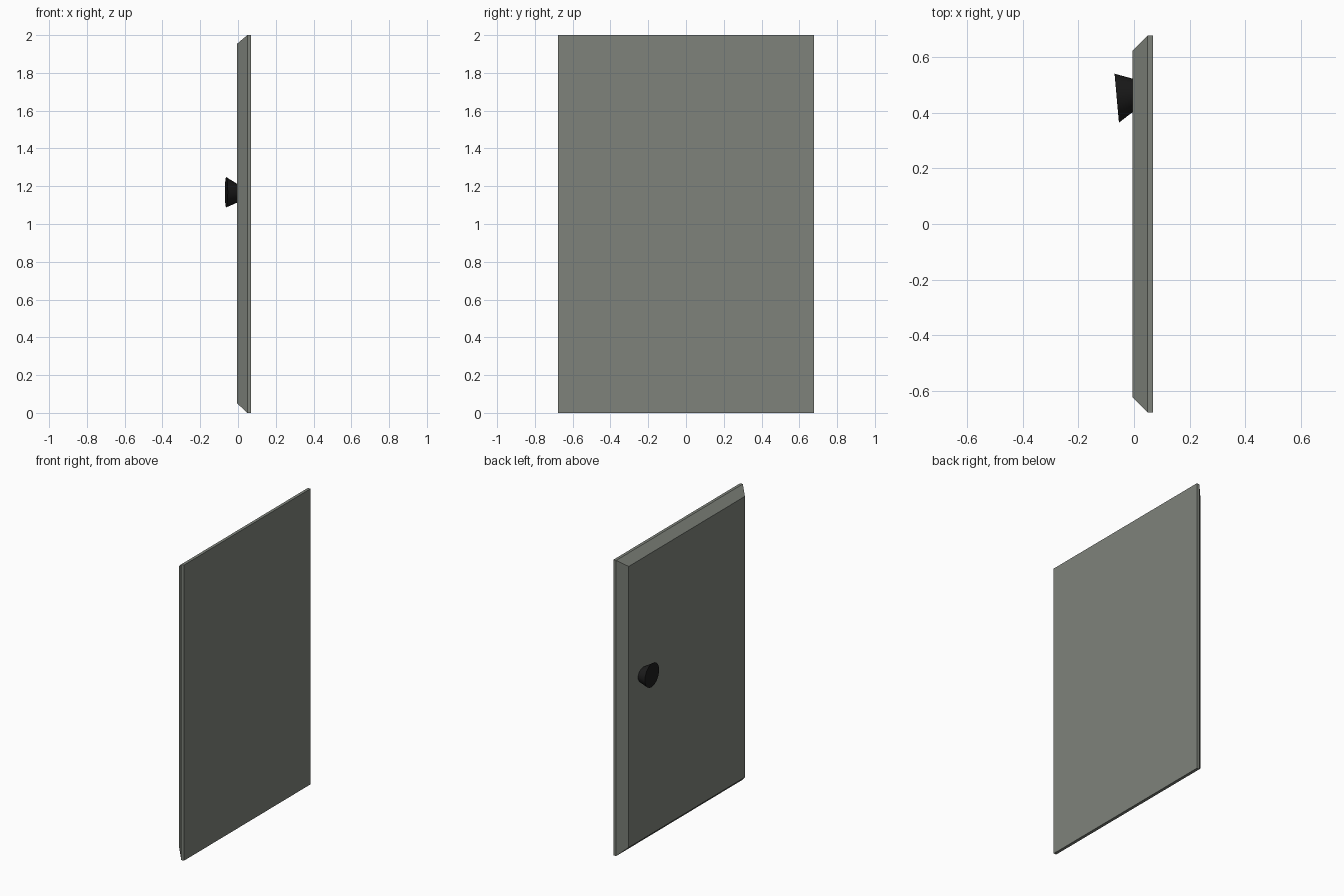
import bpy, bmesh, math

if "Cube" in bpy.data.objects:
    bpy.data.objects.remove(bpy.data.objects["Cube"])


def material(name, rgb):
    m = bpy.data.materials.new(name)
    m.diffuse_color = (*rgb, 1.0)
    m.use_nodes = True
    m.node_tree.nodes["Principled BSDF"].inputs["Base Color"].default_value = m.diffuse_color
    return m


def loft(name, rings, mat):
    """Skin a list of rings of equal point count and cap both ends."""
    bm = bmesh.new()
    loops = [[bm.verts.new(p) for p in ring] for ring in rings]
    n = len(loops[0])
    for a, b in zip(loops, loops[1:]):
        for i in range(n):
            j = (i + 1) % n
            bm.faces.new((a[i], a[j], b[j], b[i]))
    bm.faces.new(loops[0])
    bm.faces.new(loops[-1])
    bmesh.ops.recalc_face_normals(bm, faces=bm.faces[:])
    me = bpy.data.meshes.new(name)
    bm.to_mesh(me)
    bm.free()
    ob = bpy.data.objects.new(name, me)
    bpy.context.collection.objects.link(ob)
    me.materials.append(mat)
    return ob


def rect(x, y, z0, z1):
    return [(x, -y, z0), (x, y, z0), (x, y, z1), (x, -y, z1)]


def oval(x, y, z, ry, rz, tilt=0.0, n=16):
    ring = []
    for i in range(n):
        a = 2 * math.pi * i / n
        dy = ry * math.cos(a)
        ring.append((x - tilt * dy, y + dy, z + rz * math.sin(a)))
    return ring


grey = material("door grey", (0.21, 0.225, 0.197))
black = material("knob black", (0.012, 0.012, 0.012))

# Door slab: thin back rim, then a chamfer in to the front panel
loft("door_panel", [rect(0.069, 0.677, 0.0, 2.0),
                    rect(0.049, 0.677, 0.0, 2.0),
                    rect(-0.006, 0.621, 0.052, 1.953)], grey)

# Flared knob with a slightly tilted outer disc
knob = loft("door_knob", [oval(-0.005, 0.462, 1.163, 0.060, 0.050),
                          oval(-0.062, 0.452, 1.168, 0.088, 0.080, 0.09)], black)
bpy.context.view_layer.objects.active = knob
knob.select_set(True)
bpy.ops.object.shade_smooth_by_angle(angle=math.radians(35))
